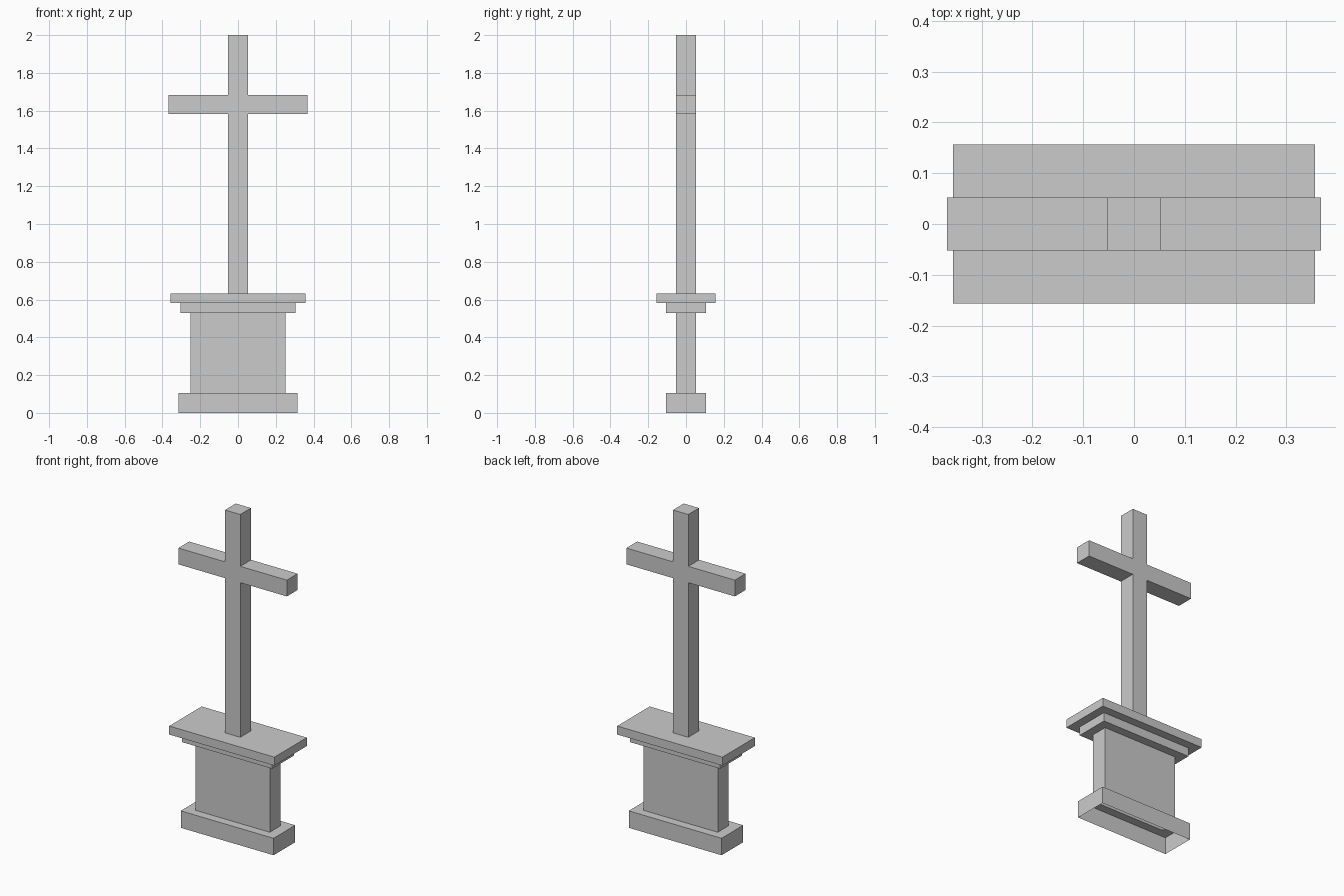
import bpy
import bmesh
from mathutils import Vector

if "Cube" in bpy.data.objects:
    bpy.data.objects.remove(bpy.data.objects["Cube"])

HALF = 0.052  # half thickness of the post and crossbar


def finish(name, bm):
    bmesh.ops.recalc_face_normals(bm, faces=bm.faces)
    mesh = bpy.data.meshes.new(name)
    bm.to_mesh(mesh)
    bm.free()
    obj = bpy.data.objects.new(name, mesh)
    bpy.context.collection.objects.link(obj)
    return obj


# Stepped pedestal: a hollow skin of stacked rectangles, open underneath
bm = bmesh.new()
rings = [  # half width, half depth, height
    (0.315, 0.105, 0.0), (0.315, 0.105, 0.104),    # foot
    (0.252, HALF, 0.104), (0.252, HALF, 0.528),    # body
    (0.305, 0.105, 0.528), (0.305, 0.105, 0.581),  # lower moulding
    (0.357, 0.157, 0.581), (0.357, 0.157, 0.633),  # top slab
    (HALF, HALF, 0.633),                           # opening under the post
]
previous = None
for w, d, z in rings:
    ring = [bm.verts.new((sx * w, sy * d, z))
            for sx, sy in ((-1, -1), (1, -1), (1, 1), (-1, 1))]
    if previous:
        for i in range(4):
            j = (i + 1) % 4
            bm.faces.new((previous[i], previous[j], ring[j], ring[i]))
    previous = ring
finish("pedestal", bm)

# Cross: mirrored outline extruded front to back, open where it meets the slab
bm = bmesh.new()
right = [(HALF, 0.633), (HALF, 1.582), (0.368, 1.582),
         (0.368, 1.682), (HALF, 1.682), (HALF, 2.0)]
outline = right + [(-x, z) for x, z in reversed(right)]
front = bm.faces.new([bm.verts.new((x, -HALF, z)) for x, z in outline])
extruded = bmesh.ops.extrude_face_region(bm, geom=[front], use_keep_orig=True)
moved = [g for g in extruded["geom"] if isinstance(g, bmesh.types.BMVert)]
bmesh.ops.translate(bm, verts=moved, vec=Vector((0, 2 * HALF, 0)))
bottom = [f for f in bm.faces if all(v.co.z < 0.64 for v in f.verts)]
bmesh.ops.delete(bm, geom=bottom, context='FACES_ONLY')
finish("cross", bm)
